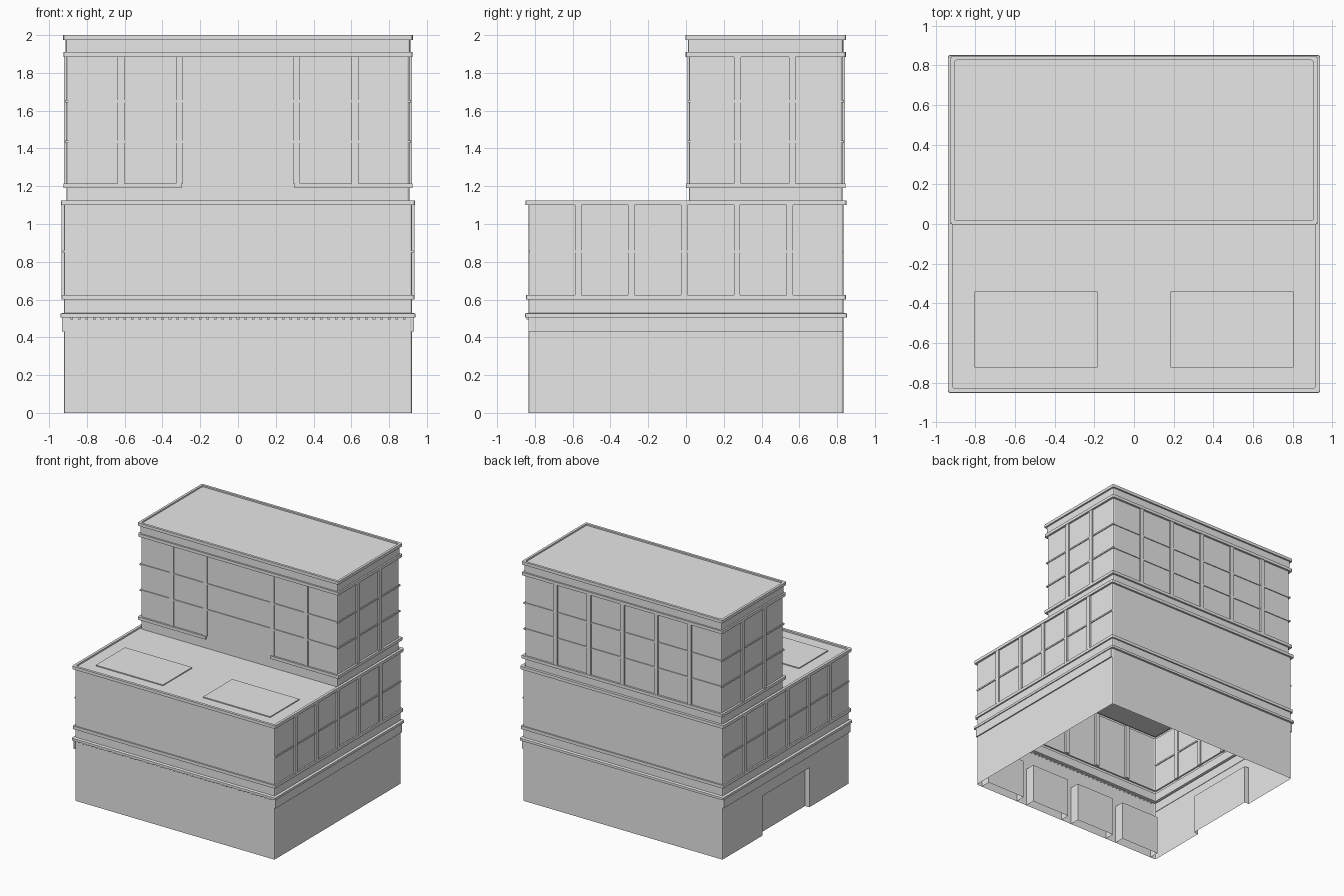
import bpy, bmesh, math

cube = bpy.data.objects.get("Cube")
if cube:
    bpy.data.objects.remove(cube, do_unlink=True)

stone = bpy.data.materials.new("pale_grey_stone")
stone.use_nodes = True
GREY = (0.8, 0.8, 0.8, 1)
stone.diffuse_color = GREY
stone.node_tree.nodes["Principled BSDF"].inputs["Base Color"].default_value = GREY


def finish(name, bm, fix_normals=True):
    if fix_normals:
        bmesh.ops.recalc_face_normals(bm, faces=bm.faces)
    mesh = bpy.data.meshes.new(name)
    bm.to_mesh(mesh)
    bm.free()
    mesh.materials.append(stone)
    obj = bpy.data.objects.new(name, mesh)
    bpy.context.collection.objects.link(obj)
    return obj


def add_box(bm, x, y, z):
    """Box from three (low, high) ranges."""
    verts = bmesh.ops.create_cube(bm, size=1)["verts"]
    for v in verts:
        for i, (lo, hi) in enumerate((x, y, z)):
            v.co[i] = lo + (v.co[i] + 0.5) * (hi - lo)


def boxes(name, ranges):
    bm = bmesh.new()
    for x, y, z in ranges:
        add_box(bm, x, y, z)
    return finish(name, bm)


def around(c, width):
    return (c - width / 2, c + width / 2)


def shell(name, half_x, half_y, centre_y, profile, radius=0.012):
    """Hollow rounded rectangle lofted through (outset, height) steps, capped on top."""
    bm = bmesh.new()
    loops = []
    for out, z in profile:
        loop = []
        for k, (sx, sy) in enumerate(((1, 1), (-1, 1), (-1, -1), (1, -1))):
            cx = sx * (half_x + out - radius)
            cy = centre_y + sy * (half_y + out - radius)
            for step in range(3):
                a = (k + step / 2) * math.pi / 2
                loop.append(bm.verts.new((cx + radius * math.cos(a),
                                          cy + radius * math.sin(a), z)))
        loops.append(loop)
    for low, high in zip(loops, loops[1:]):
        for i in range(len(low)):
            j = (i + 1) % len(low)
            bm.faces.new((low[i], low[j], high[j], high[i]))
    bm.faces.new(loops[-1])
    return finish(name, bm, fix_normals=False)


# Podium: ground floor, cornices, upper storey and sunken roof in one hollow shell
podium = shell("podium", 0.922, 0.835, 0, [
    (0, 0), (0, 0.505), (0.018, 0.505), (0.018, 0.525), (0, 0.53),
    (0, 0.6), (0.012, 0.6), (0.012, 0.625), (0, 0.625),
    (0, 1.1), (0.016, 1.1), (0.016, 1.125), (-0.006, 1.125), (-0.006, 1.112)])

# Recessed entrance cut in the left-hand end of the ground floor
cutter = boxes("entrance_cutter", [((-1, -0.885), (-0.31, 0.31), (-0.1, 0.33))])
cutter.hide_render = True
cutter.hide_viewport = True
bm = bmesh.new()
bm.from_mesh(podium.data)
for axis, value in ((1, -0.31), (1, 0.31), (2, 0.33)):
    co, no = [0, 0, 0], [0, 0, 0]
    co[axis], no[axis] = value, 1
    side = [f for f in bm.faces if f.normal.x < -0.9 and f.calc_center_median().z < 0.5]
    geom = side + list({e for f in side for e in f.edges}) + list({v for f in side for v in f.verts})
    bmesh.ops.bisect_plane(bm, geom=geom, plane_co=co, plane_no=no)
door = [f for f in bm.faces if f.normal.x < -0.9 and f.calc_center_median().z < 0.32
        and abs(f.calc_center_median().y) < 0.3]
moved = bmesh.ops.extrude_face_region(bm, geom=door)["geom"]
bmesh.ops.translate(bm, verts=[v for v in moved if isinstance(v, bmesh.types.BMVert)],
                    vec=(0.04, 0, 0))
bmesh.ops.delete(bm, geom=[f for f in door if f.is_valid], context="FACES")
# Keep the underside open across the entrance
floor = [f for f in bm.faces if all(abs(v.co.z) < 0.001 for v in f.verts)]
bmesh.ops.delete(bm, geom=floor, context="FACES")
bm.to_mesh(podium.data)
bm.free()
bpy.data.objects.remove(cutter, do_unlink=True)

# Fascia boards below the lower cornice on both ends
boxes("side_fascias", [(around(s * 0.925, 0.014), (-0.835, 0.83), (0.43, 0.506))
                       for s in (-1, 1)])

# Small blocks under the front cornice
boxes("front_dentils", [(around(-0.88 + i * 0.04, 0.014), (-0.845, -0.83), (0.495, 0.506))
                        for i in range(45)])

# Upright ribs and thin rails on the podium ends
rib_y = [-0.57 + 0.28 * i for i in range(5)]
boxes("podium_ribs", [(around(s * 0.923, 0.024), around(y, 0.034), (0.62, 1.1))
                      for s in (-1, 1) for y in rib_y])
boxes("podium_rails", [(around(s * 0.922, 0.014), (-0.83, 0.83), (0.848, 0.86))
                       for s in (-1, 1)])

# Inner ribs and shopfront bays behind the front wall
boxes("inner_front_ribs", [(around(x, 0.035), (-0.834, -0.815), (0.625, 1.1))
                           for x in (-0.62, -0.31, 0, 0.31, 0.62)])
bm = bmesh.new()
for x in (-0.69, -0.23, 0.23, 0.69):
    add_box(bm, around(x, 0.36), (-0.834, -0.75), (0, 0.33))
bottom = [f for f in bm.faces if f.normal.z < -0.9 or f.calc_center_median().z < 0.001]
bmesh.ops.delete(bm, geom=bottom, context="FACES")
finish("shopfront_bays", bm)

# Low roof panels on the terrace
boxes("terrace_panels", [(around(s * 0.495, 0.62), (-0.725, -0.34), (1.108, 1.12))
                         for s in (-1, 1)])

# Tower with its upper cornices and sunken roof
shell("tower", 0.908, 0.407, 0.422, [
    (0, 1.112), (0, 1.885), (0.017, 1.885), (0.017, 1.91), (0.004, 1.91),
    (0.004, 1.975), (0.018, 1.975), (0.018, 2.0), (-0.002, 2.0), (-0.002, 1.988)])

# Lower tower cornice, broken at the middle of the front
level = (1.19, 1.215)
boxes("tower_lower_cornice",
      [(around(s * 0.612, 0.624), (0.0, 0.03), level) for s in (-1, 1)]
      + [(around(s * 0.912, 0.026), (0.001, 0.844), level) for s in (-1, 1)]
      + [((-0.924, 0.924), (0.82, 0.845), level)])

# Tower ribs: two on each end, five behind, four nearly flush in front
wall = (1.215, 1.885)
boxes("tower_side_ribs", [(around(s * 0.908, 0.026), around(y, 0.036), wall)
                          for s in (-1, 1) for y in (0.272, 0.562)])
boxes("tower_back_ribs", [(around(x, 0.036), (0.82, 0.842), wall)
                          for x in (-0.62, -0.31, 0, 0.31, 0.62)])
boxes("tower_front_ribs", [(around(x, 0.036), (0.007, 0.03), wall)
                           for x in (-0.62, -0.31, 0.31, 0.62)])

# Thin rails wrapping the tower at two floor levels
boxes("tower_rails", [((-0.915, 0.915), (0.008, 0.836), around(z, 0.012))
                      for z in (1.435, 1.65)])
